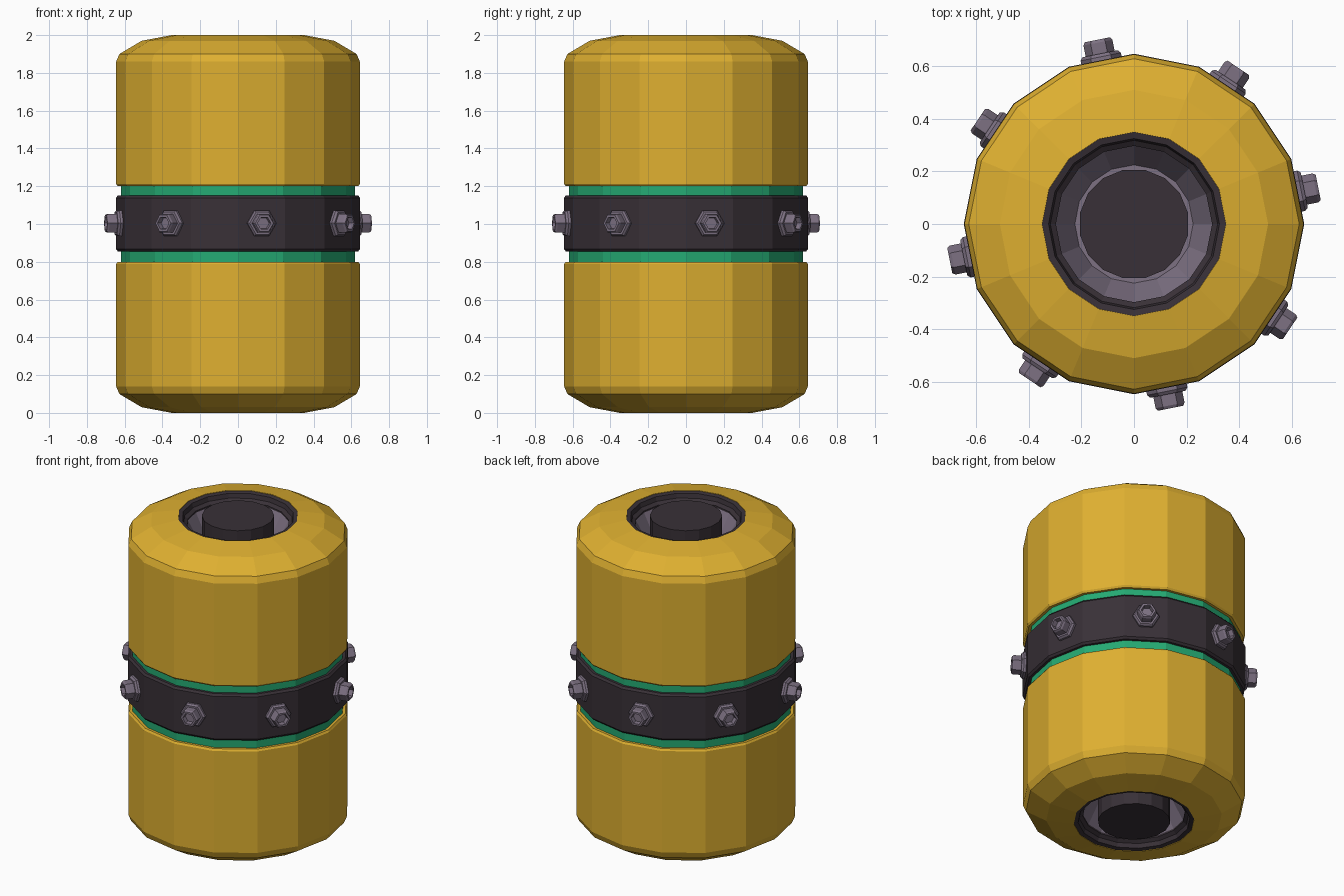
import bpy, bmesh, math
from mathutils import Matrix

if "Cube" in bpy.data.objects:
    bpy.data.objects.remove(bpy.data.objects["Cube"])

MID = 1.0  # mirror plane between the two halves


def material(name, rgb):
    m = bpy.data.materials.new(name)
    m.diffuse_color = (*rgb, 1)
    m.use_nodes = True
    m.node_tree.nodes["Principled BSDF"].inputs["Base Color"].default_value = m.diffuse_color
    return m


YELLOW = material("yellow paint", (0.73, 0.43, 0.030))
DARK = material("dark metal", (0.040, 0.030, 0.038))
PURPLE = material("purple grey steel", (0.205, 0.165, 0.225))
GREEN = material("green glow", (0.018, 0.40, 0.17))


def lathe(name, profile, mat, sides=16, phase=0.0, close=False, matrix=None):
    """Spin (radius, z) points about z. Open profiles get end caps, closed ones form a ring."""
    bm = bmesh.new()
    rings = []
    for r, z in profile:
        rings.append([bm.verts.new((r * math.cos(phase + i * math.tau / sides),
                                    r * math.sin(phase + i * math.tau / sides), z))
                      for i in range(sides)])
    pairs = list(zip(rings, rings[1:]))
    if close:
        pairs.append((rings[-1], rings[0]))
    else:
        bm.faces.new(rings[0])
        bm.faces.new(rings[-1])
    for a, b in pairs:
        for i in range(sides):
            j = (i + 1) % sides
            bm.faces.new((a[i], a[j], b[j], b[i]))
    bmesh.ops.recalc_face_normals(bm, faces=bm.faces)
    if matrix:
        bm.transform(matrix)
    mesh = bpy.data.meshes.new(name)
    bm.to_mesh(mesh)
    bm.free()
    mesh.materials.append(mat)
    ob = bpy.data.objects.new(name, mesh)
    bpy.context.collection.objects.link(ob)
    return ob


# Parts that exist in an upper and a mirrored lower copy
shell = [(0.60, 1.20), (0.637, 1.20), (0.645, 1.212), (0.645, 1.86), (0.628, 1.90),
         (0.51, 1.97), (0.35, 2.0), (0.34, 1.95), (0.34, 1.30)]
collar = [(0.352, 1.998), (0.325, 1.992), (0.318, 1.965), (0.297, 1.95), (0.297, 1.90), (0.345, 1.90)]
funnel = [(0.30, 1.945), (0.225, 1.80), (0.15, 1.80), (0.15, 1.75), (0.31, 1.75)]
plug = [(0.21, 1.70), (0.21, 2.0)]
for side, sign in (("upper", 1), ("lower", -1)):
    def half(pts):
        return [(r, MID + sign * (z - MID)) for r, z in pts]
    lathe(side + "_shell", half(shell), YELLOW, close=True)
    lathe(side + "_collar", half(collar), DARK, close=True)
    lathe(side + "_funnel", half(funnel), PURPLE, close=True)
    lathe(side + "_plug", half(plug), DARK, phase=math.pi / 16)

# Green core seen in the gaps, and the dark belt around it
lathe("green_core", [(0.62, 0.79), (0.62, 1.21)], GREEN)
lathe("belt", [(0.61, 0.855), (0.636, 0.855), (0.647, 0.868), (0.647, 1.138),
               (0.636, 1.151), (0.61, 1.151)], DARK, close=True)

# Eight hex bolts with sockets, one on every second belt face
bolt = [(0.078, 0.60), (0.078, 0.648), (0.068, 0.660), (0.056, 0.660), (0.056, 0.703),
        (0.049, 0.714), (0.036, 0.714), (0.032, 0.685)]
for k in range(8):
    angle = math.radians(11.25 + 45 * k)
    place = (Matrix.Translation((0, 0, MID + 0.004)) @ Matrix.Rotation(angle, 4, 'Z')
             @ Matrix.Rotation(math.pi / 2, 4, 'Y'))
    lathe(f"bolt_{k + 1}", bolt, PURPLE, sides=6, phase=math.pi / 2, matrix=place)
